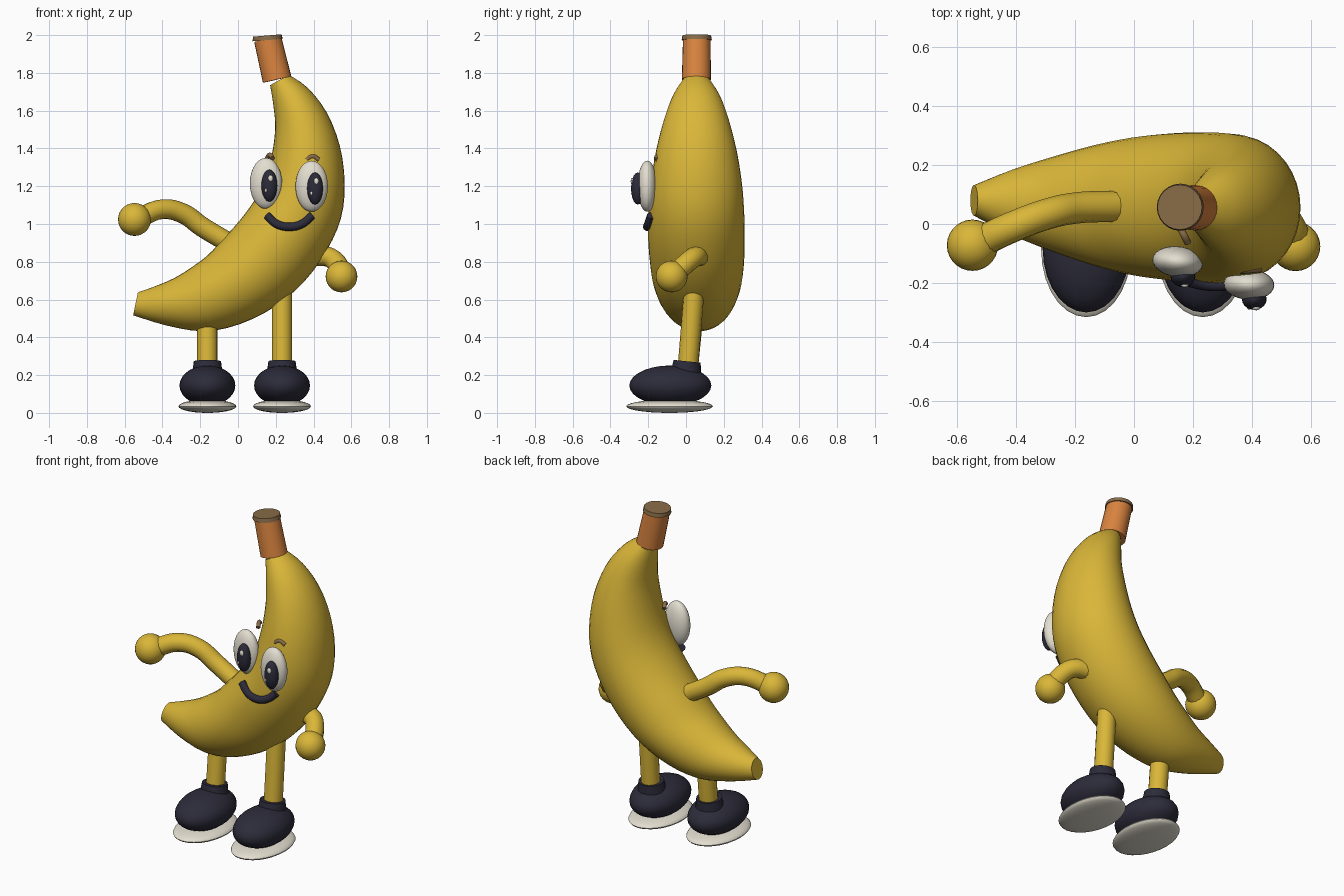
import bpy, bmesh, math
from mathutils import Vector, Matrix

if "Cube" in bpy.data.objects:
    bpy.data.objects.remove(bpy.data.objects["Cube"])


def material(name, rgb):
    m = bpy.data.materials.new(name)
    m.diffuse_color = (*rgb, 1)
    m.use_nodes = True
    m.node_tree.nodes["Principled BSDF"].inputs["Base Color"].default_value = m.diffuse_color
    return m


YELLOW = material("banana_yellow", (0.70, 0.47, 0.04))
ORANGE = material("stem_orange", (0.70, 0.23, 0.05))
BROWN = material("brown", (0.25, 0.15, 0.065))
WHITE = material("off_white", (0.77, 0.73, 0.63))
DARK = material("dark_navy", (0.025, 0.024, 0.042))


def finish(name, bm, mat):
    bmesh.ops.recalc_face_normals(bm, faces=bm.faces)
    me = bpy.data.meshes.new(name)
    bm.to_mesh(me)
    bm.free()
    me.materials.append(mat)
    ob = bpy.data.objects.new(name, me)
    bpy.context.collection.objects.link(ob)
    return ob


def ellipsoid(name, centre, radii, mat, turn=0, segs=28):
    bm = bmesh.new()
    bmesh.ops.create_uvsphere(bm, u_segments=segs, v_segments=segs // 2, radius=1)
    bm.transform(Matrix.Translation(centre) @ Matrix.Rotation(turn, 4, 'Z')
                 @ Matrix.Diagonal((*radii, 1)))
    return finish(name, bm, mat)


def cylinder(name, a, b, ra, rb, mat, segs=24):
    a, b = Vector(a), Vector(b)
    bm = bmesh.new()
    bmesh.ops.create_cone(bm, cap_ends=True, segments=segs, radius1=ra, radius2=rb,
                          depth=(b - a).length)
    rot = Vector((0, 0, 1)).rotation_difference(b - a).to_matrix().to_4x4()
    bm.transform(Matrix.Translation((a + b) / 2) @ rot)
    return finish(name, bm, mat)


def tube(name, points, radius, mat):
    cu = bpy.data.curves.new(name, 'CURVE')
    cu.dimensions = '3D'
    cu.bevel_depth = radius
    cu.bevel_resolution = 4
    cu.use_fill_caps = True
    cu.resolution_u = 6
    sp = cu.splines.new('BEZIER')
    sp.bezier_points.add(len(points) - 1)
    for bp, p in zip(sp.bezier_points, points):
        bp.co = p
        bp.handle_left_type = bp.handle_right_type = 'AUTO'
    cu.materials.append(mat)
    ob = bpy.data.objects.new(name, cu)
    bpy.context.collection.objects.link(ob)
    return ob


# banana body: inner x, z, outer x, z, half depth, centre y
stations = [
    (0.17, 1.735, 0.27, 1.79, 0.07, 0.055),
    (0.187, 1.63, 0.37, 1.72, 0.125, 0.055),
    (0.197, 1.51, 0.47, 1.59, 0.172, 0.055),
    (0.18, 1.37, 0.54, 1.41, 0.213, 0.055),
    (0.145, 1.24, 0.565, 1.21, 0.24, 0.055),
    (0.09, 1.13, 0.545, 1.03, 0.252, 0.055),
    (0.01, 1.02, 0.47, 0.86, 0.256, 0.055),
    (-0.08, 0.92, 0.355, 0.70, 0.25, 0.058),
    (-0.16, 0.835, 0.20, 0.565, 0.236, 0.06),
    (-0.24, 0.775, 0.01, 0.47, 0.207, 0.063),
    (-0.335, 0.715, -0.18, 0.432, 0.165, 0.067),
    (-0.44, 0.67, -0.38, 0.463, 0.112, 0.073),
    (-0.53, 0.638, -0.555, 0.517, 0.052, 0.08),
]


def catmull(a, b, c, d, t):
    return [0.5 * (2 * q + (r - p) * t + (2 * p - 5 * q + 4 * r - s) * t * t
                   + (3 * q - p - 3 * r + s) * t ** 3) for p, q, r, s in zip(a, b, c, d)]


SEGS, SUB = 36, 3
n = len(stations)
rows = []
for i in range(n - 1):
    quad = [stations[max(0, min(n - 1, i + k))] for k in (-1, 0, 1, 2)]
    rows += [catmull(*quad, s / SUB) for s in range(SUB)]
rows.append(stations[-1])
bm = bmesh.new()
rings = []
for ix, iz, ox, oz, depth, cy in rows:
    ring = []
    for k in range(SEGS):
        a = 2 * math.pi * k / SEGS
        t = 0.5 + 0.5 * math.cos(a)
        ring.append(bm.verts.new((ix + (ox - ix) * t, cy + depth * math.sin(a),
                                  iz + (oz - iz) * t)))
    rings.append(ring)
for r0, r1 in zip(rings, rings[1:]):
    for k in range(SEGS):
        j = (k + 1) % SEGS
        bm.faces.new((r0[k], r0[j], r1[j], r1[k]))
bm.faces.new(rings[0])
bm.faces.new(rings[-1])
finish("banana_body", bm, YELLOW)

# stem and its cut end
cylinder("stem", (0.207, 0.055, 1.765), (0.157, 0.057, 1.98), 0.077, 0.073, ORANGE)
cylinder("stem_tip", (0.157, 0.057, 1.974), (0.155, 0.057, 1.998), 0.08, 0.076, BROWN)

# arms and hands
tube("left_arm", [(-0.065, 0.06, 0.91), (-0.19, 0.055, 0.985), (-0.29, 0.035, 1.055),
                  (-0.40, -0.005, 1.078), (-0.53, -0.065, 1.03)], 0.053, YELLOW)
ellipsoid("left_hand", (-0.548, -0.072, 1.024), (0.087,) * 3, YELLOW)
tube("right_arm", [(0.41, 0.07, 0.83), (0.48, 0.045, 0.825), (0.525, 0.0, 0.79),
                   (0.55, -0.07, 0.725)], 0.053, YELLOW)
ellipsoid("right_hand", (0.548, -0.076, 0.722), (0.084,) * 3, YELLOW)

# legs and shoes
for side, x, top in (("left", -0.162, 0.56), ("right", 0.233, 0.635)):
    cylinder(side + "_leg", (x, 0.01, 0.24), (x, 0.042, top), 0.054, 0.054, YELLOW, 16)
    cylinder(side + "_shoe_collar", (x, 0.0, 0.215), (x, 0.006, 0.273), 0.08, 0.072, DARK)
    ellipsoid(side + "_shoe", (x, -0.083, 0.145), (0.148, 0.217, 0.106), DARK)
    ellipsoid(side + "_sole", (x, -0.087, 0.035), (0.153, 0.229, 0.035), WHITE)

# eyes with pupils and glints
for side, x, y, z, turn in (("left", 0.148, -0.128, 1.215, -0.12),
                            ("right", 0.39, -0.205, 1.20, -0.05)):
    ellipsoid(side + "_eye", (x, y, z), (0.086, 0.052, 0.135), WHITE, turn)
    px, py, pz = x + 0.018, y - 0.05, z - 0.012
    ellipsoid(side + "_pupil", (px, py, pz), (0.042, 0.036, 0.085), DARK, segs=20)
    ellipsoid(side + "_glint", (px + 0.006, py - 0.03, pz + 0.038),
              (0.013, 0.008, 0.018), WHITE, segs=12)
    ellipsoid(side + "_small_glint", (px - 0.018, py - 0.029, pz - 0.025),
              (0.007, 0.006, 0.01), WHITE, segs=12)

# eyebrows
for side, x, y, z, a in (("left", 0.168, -0.035, 1.36, -1.1),
                         ("right", 0.395, -0.155, 1.352, 0.1)):
    dx, dy = 0.033 * math.cos(a), 0.033 * math.sin(a)
    tube(side + "_eyebrow", [(x - dx, y - dy, z - 0.012), (x, y, z + 0.006),
                             (x + dx, y + dy, z - 0.012)], 0.012, BROWN)

# smiling mouth
tube("mouth", [(0.152, -0.178, 1.045), (0.205, -0.196, 1.0), (0.272, -0.206, 0.985),
               (0.338, -0.2, 1.0), (0.392, -0.185, 1.045)], 0.022, DARK)

# turn curves into meshes and smooth everything
bpy.ops.object.select_all(action='SELECT')
bpy.context.view_layer.objects.active = bpy.data.objects["mouth"]
bpy.ops.object.convert(target='MESH')
bpy.ops.object.select_all(action='SELECT')
bpy.ops.object.shade_smooth_by_angle(angle=math.radians(40))
